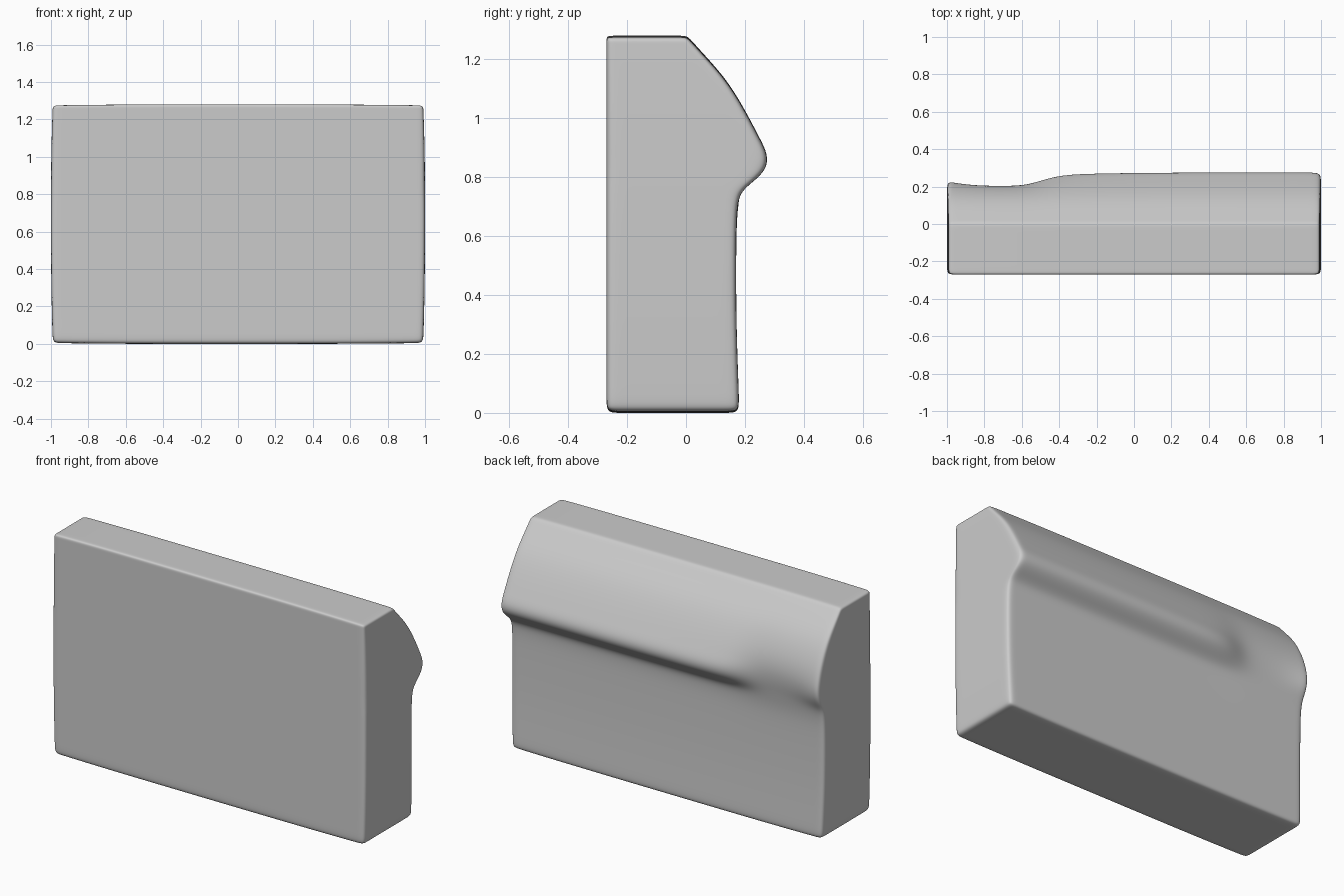
import bpy, bmesh

cube = bpy.data.objects.get("Cube")
if cube:
    bpy.data.objects.remove(cube, do_unlink=True)

FRONT, HEIGHT = -0.27, 1.28

# Side profile: height, back depth at the full ridge, back depth in the thumb scoop
ROWS = [(0, .18, .18), (.05, .18, .18), (.3, .17, .17), (.6, .17, .17),
        (.69, .173, .175), (.75, .182, .184), (.79, .235, .19), (.83, .274, .197),
        (.88, .278, .203), (.94, .246, .203), (1.02, .205, .186), (1.13, .14, .136),
        (1.22, .058, .058), (1.26, .022, .022), (HEIGHT, .004, .004)]

# Stations along the width: x, strength of the ridge over the scoop
STATIONS = [(-1, .36), (-.95, .24), (-.85, .05), (-.7, 0), (-.58, .06), (-.48, .5),
            (-.38, .84), (-.2, .94), (.2, 1), (.6, 1), (.85, 1), (.95, 1), (1, .97)]

# Fractions of the depth from front to back
DEPTHS = [0, .1, .5, .9, 1]
NX, NY, NZ = len(STATIONS) - 1, len(DEPTHS) - 1, len(ROWS) - 1


def cage_point(i, j, k):
    x, ridge = STATIONS[i]
    z, full, scoop = ROWS[k]
    back = scoop + (full - scoop) * ridge
    y = FRONT + (back - FRONT) * DEPTHS[j]
    # Gentle crowning of the ends, top and bottom
    bow_x = 1 - .01 * abs(2 * z / HEIGHT - 1) ** 3
    bow_z = 1 - .008 * abs(x) ** 4
    return x * bow_x, y, HEIGHT / 2 + (z - HEIGHT / 2) * bow_z


# Body: surface of a lattice, rounded by subdivision
bm = bmesh.new()
verts = {}


def vert(key):
    if key not in verts:
        verts[key] = bm.verts.new(cage_point(*key))
    return verts[key]


sizes = (NX, NY, NZ)
for axis in range(3):
    u, v = (axis + 1) % 3, (axis + 2) % 3
    for side in (0, sizes[axis]):
        for a in range(sizes[u]):
            for b in range(sizes[v]):
                corners = []
                for da, db in ((0, 0), (1, 0), (1, 1), (0, 1)):
                    key = [0, 0, 0]
                    key[axis], key[u], key[v] = side, a + da, b + db
                    corners.append(vert(tuple(key)))
                bm.faces.new(corners if side else corners[::-1])

bmesh.ops.recalc_face_normals(bm, faces=bm.faces)
for face in bm.faces:
    face.smooth = True

mesh = bpy.data.meshes.new("grip_body")
bm.to_mesh(mesh)
bm.free()
body = bpy.data.objects.new("grip_body", mesh)
bpy.context.collection.objects.link(body)
subdivision = body.modifiers.new("rounding", "SUBSURF")
subdivision.levels = subdivision.render_levels = 3
